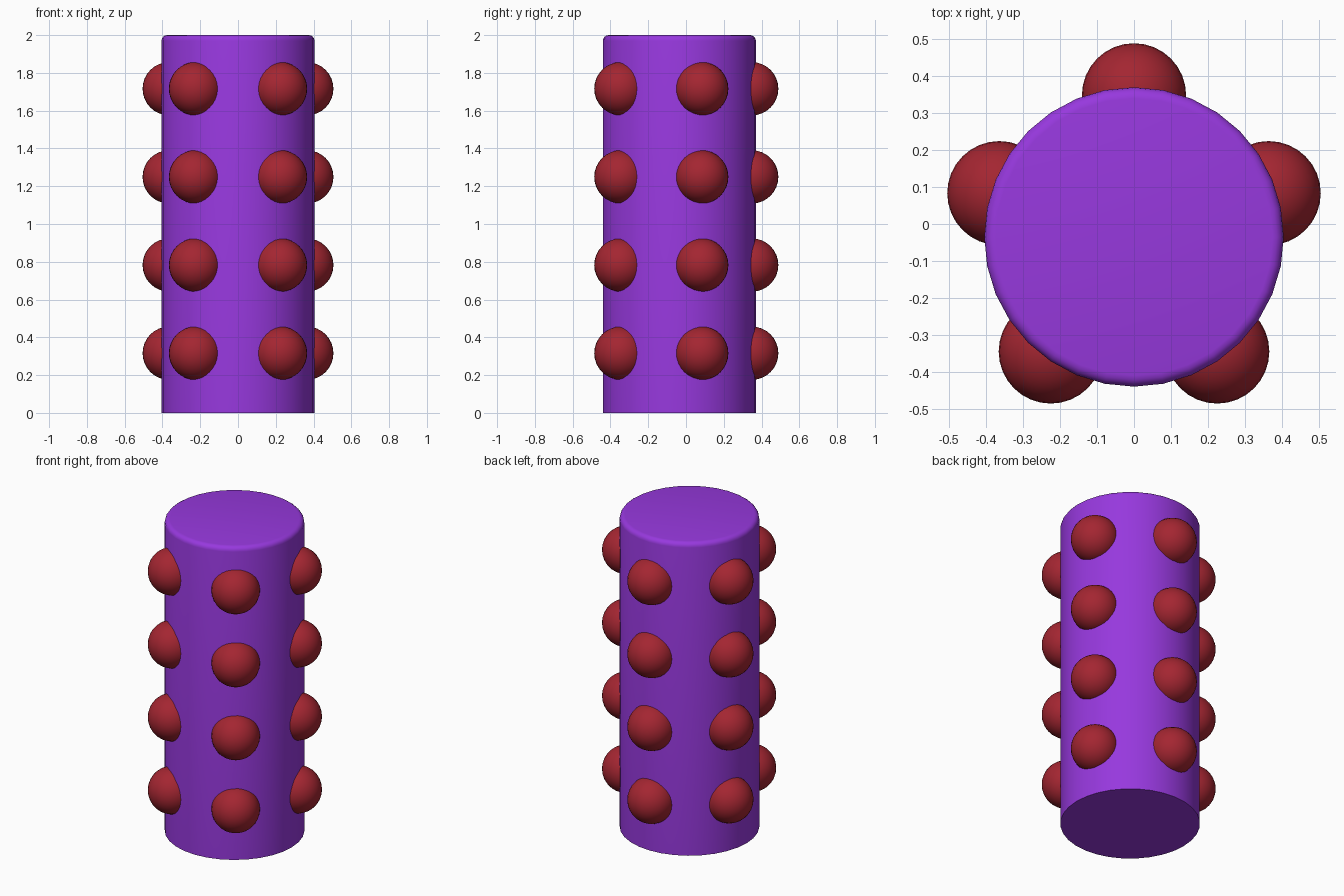
import bpy, bmesh, math

if "Cube" in bpy.data.objects:
    bpy.data.objects.remove(bpy.data.objects["Cube"])

CY = -0.035          # column axis in y
RADIUS = 0.405
HEIGHT = 2.0


def material(name, rgb):
    m = bpy.data.materials.new(name)
    m.diffuse_color = (*rgb, 1)
    m.use_nodes = True
    m.node_tree.nodes["Principled BSDF"].inputs["Base Color"].default_value = m.diffuse_color
    return m


purple = material("purple", (0.31, 0.04, 0.73))
red = material("dark red", (0.37, 0.019, 0.031))

# Column: cylinder with only its top rim rounded
bpy.ops.mesh.primitive_cylinder_add(vertices=32, radius=RADIUS, depth=HEIGHT,
                                    location=(0, CY, HEIGHT / 2))
column = bpy.context.object
column.name = "column"
bm = bmesh.new()
bm.from_mesh(column.data)
rim = [e for e in bm.edges if all(v.co.z > 0.9 for v in e.verts)]
bmesh.ops.bevel(bm, geom=rim, offset=0.03, segments=4, profile=0.5,
                affect='EDGES')
bm.to_mesh(column.data)
bm.free()
column.data.materials.append(purple)
bpy.ops.object.shade_smooth_by_angle(angle=math.radians(35))

# Studs: four rings of five half-sunk balls
for row in range(4):
    for i in range(5):
        a = math.radians(90 + 72 * i)
        bpy.ops.mesh.primitive_uv_sphere_add(
            segments=32, ring_count=16, radius=0.141,
            location=(0.383 * math.cos(a), CY + 0.383 * math.sin(a),
                      0.316 + 0.4667 * row))
        stud = bpy.context.object
        stud.name = f"stud_{row + 1}_{i + 1}"
        stud.data.materials.append(red)
        bpy.ops.object.shade_smooth()
